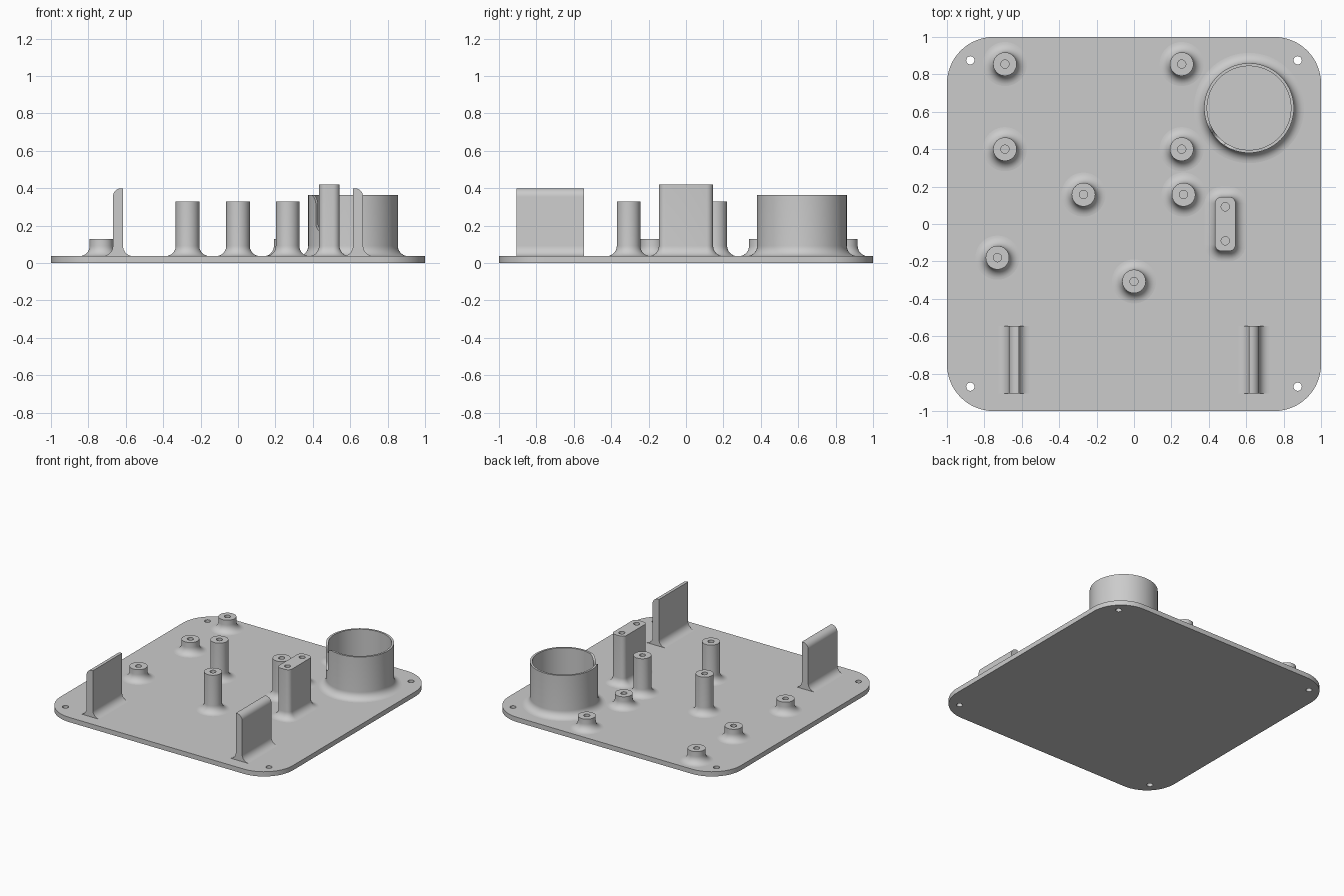
import bpy, bmesh, math
from mathutils import Matrix, Vector

cube = bpy.data.objects.get("Cube")
if cube:
    bpy.data.objects.remove(cube)

grey = bpy.data.materials.new("light_grey")
grey.use_nodes = True
colour = (0.6, 0.6, 0.6, 1)
grey.diffuse_color = colour
grey.node_tree.nodes["Principled BSDF"].inputs["Base Color"].default_value = colour

PLATE = 0.037     # top of the plate
FLARE = 0.055     # fillet radius where parts meet the plate
HOLE = 0.022


def finish(name, bm, loc=(0, 0, 0)):
    bmesh.ops.remove_doubles(bm, verts=bm.verts, dist=1e-5)
    bmesh.ops.recalc_face_normals(bm, faces=bm.faces)
    mesh = bpy.data.meshes.new(name)
    bm.to_mesh(mesh)
    bm.free()
    ob = bpy.data.objects.new(name, mesh)
    ob.location = loc
    bpy.context.collection.objects.link(ob)
    mesh.materials.append(grey)
    return ob


def smooth(ob):
    bpy.ops.object.select_all(action='DESELECT')
    ob.select_set(True)
    bpy.context.view_layer.objects.active = ob
    bpy.ops.object.shade_smooth_by_angle(angle=math.radians(35))


def outline(hx, hy, r, seg):
    """Rounded rectangle; a circle when hx = hy = r."""
    pts = []
    for q, (sx, sy) in enumerate(((1, 1), (-1, 1), (-1, -1), (1, -1))):
        for i in range(seg + 1):
            a = (q + i / seg) * math.pi / 2
            pts.append((sx * (hx - r) + r * math.cos(a), sy * (hy - r) + r * math.sin(a)))
    return pts


def loft(name, hx, hy, r, rows, loc=(0, 0), seg=10, ring=False):
    """Skin through rows of (outline offset, height)."""
    bm = bmesh.new()
    loops = [[bm.verts.new((x, y, z)) for x, y in outline(hx + o, hy + o, r + o, seg)]
             for o, z in rows]
    pairs = list(zip(loops, loops[1:]))
    if ring:
        pairs.append((loops[-1], loops[0]))
    for a, b in pairs:
        for i in range(len(a)):
            j = (i + 1) % len(a)
            bm.faces.new((a[i], a[j], b[j], b[i]))
    if not ring:
        bm.faces.new(loops[0])
        bm.faces.new(loops[-1])
    return finish(name, bm, (*loc, 0))


def flare(steps=8):
    """Concave fillet rows rising from the plate."""
    rows = [(FLARE, PLATE / 2)]
    for i in range(steps + 1):
        a = i / steps * math.pi / 2
        rows.append((FLARE * (1 - math.sin(a)), PLATE + FLARE * (1 - math.cos(a))))
    return rows


def cut(ob, cutters):
    for c in cutters:
        mod = ob.modifiers.new("cut", 'BOOLEAN')
        mod.operation = 'DIFFERENCE'
        mod.solver = 'EXACT'
        mod.object = c
        bpy.context.view_layer.objects.active = ob
        bpy.ops.object.modifier_apply(modifier=mod.name)
        bpy.data.objects.remove(c)


def drill(x, y, z0, z1):
    return loft("hole_cutter", HOLE, HOLE, HOLE, [(0, z0), (0, z1)], (x, y), 6)


def prism(name, pts, to_world):
    """Extrude a profile: to_world(u, v, side) gives each corner."""
    bm = bmesh.new()
    ends = [[bm.verts.new(to_world(u, v, s)) for u, v in pts] for s in (0, 1)]
    for i in range(len(pts)):
        j = (i + 1) % len(pts)
        bm.faces.new((ends[0][i], ends[0][j], ends[1][j], ends[1][i]))
    for e in ends:
        bm.faces.new(e)
    return finish(name, bm)


def arc(cx, cy, r, a0, a1, n=8):
    return [(cx + r * math.cos(math.radians(a0 + (a1 - a0) * i / n)),
             cy + r * math.sin(math.radians(a0 + (a1 - a0) * i / n))) for i in range(n + 1)]


# Base plate with four corner screw holes
plate = loft("base_plate", 1, 1, 0.25, [(0, 0), (0, PLATE)], seg=16)
cut(plate, [drill(x, y, -0.1, 0.1) for x in (-0.875, 0.875) for y in (-0.87, 0.875)])
smooth(plate)

# Round standoffs with screw holes
R = 0.063
short = [(-0.69, 0.855), (-0.69, 0.4), (0.255, 0.855), (0.255, 0.4), (-0.73, -0.18)]
tall = [(-0.27, 0.157), (0.265, 0.157), (0, -0.307)]
for label, spots, top in (("short", short, 0.13), ("tall", tall, 0.33)):
    for n, spot in enumerate(spots):
        rows = flare() + [(0, top), (HOLE - R, top), (HOLE - R, PLATE + 0.002)]
        smooth(loft(f"{label}_standoff_{n + 1}", R, R, R, rows, spot))

# Rectangular mounting block with two holes
block = loft("mounting_block", 0.055, 0.145, 0.035, flare() + [(0, 0.42)], (0.488, 0), 6)
cut(block, [drill(0.488, y, PLATE + 0.002, 0.5) for y in (-0.09, 0.092)])
smooth(block)

# Round holder with a rounded slot in its wall
TOP, W, LIP, WALL = 0.365, 0.045, 0.055, 0.016
holder = loft("round_holder", 0.24, 0.24, 0.24,
              flare() + [(0, TOP), (-WALL, TOP), (-WALL, PLATE / 2)],
              (0.615, 0.62), 20, ring=True)
half = [(W + LIP, 0.5)] + arc(W + LIP, TOP - LIP, LIP, 90, 180) + arc(0, 0.17 + W, W, 0, -90)
profile = half + [(-u, v) for u, v in reversed(half[:-1])]
out, across = Vector((-1, -1, 0)).normalized(), Vector((1, -1, 0)).normalized()
centre = Vector((0.615, 0.62, 0))
slot = prism("slot_cutter", profile,
             lambda u, v, s: centre + out * (0.1 + 0.25 * s) + across * u + Vector((0, 0, v)))
cut(holder, [slot])
smooth(holder)

# Two upright side walls, rounded on the outer top edge and flared at the foot
T, H, ROUND = 0.027, 0.4, 0.045
foot = [(T + o, z) for o, z in flare()]
wall = foot + arc(T - ROUND, H - ROUND, ROUND, 0, 90) + [(-T, H)] + [(-u, v) for u, v in reversed(foot)]
for name, side in (("left_wall", 1), ("right_wall", -1)):
    smooth(prism(name, wall, lambda u, v, s: (side * (0.642 + u), -0.905 + 0.36 * s, v)))
